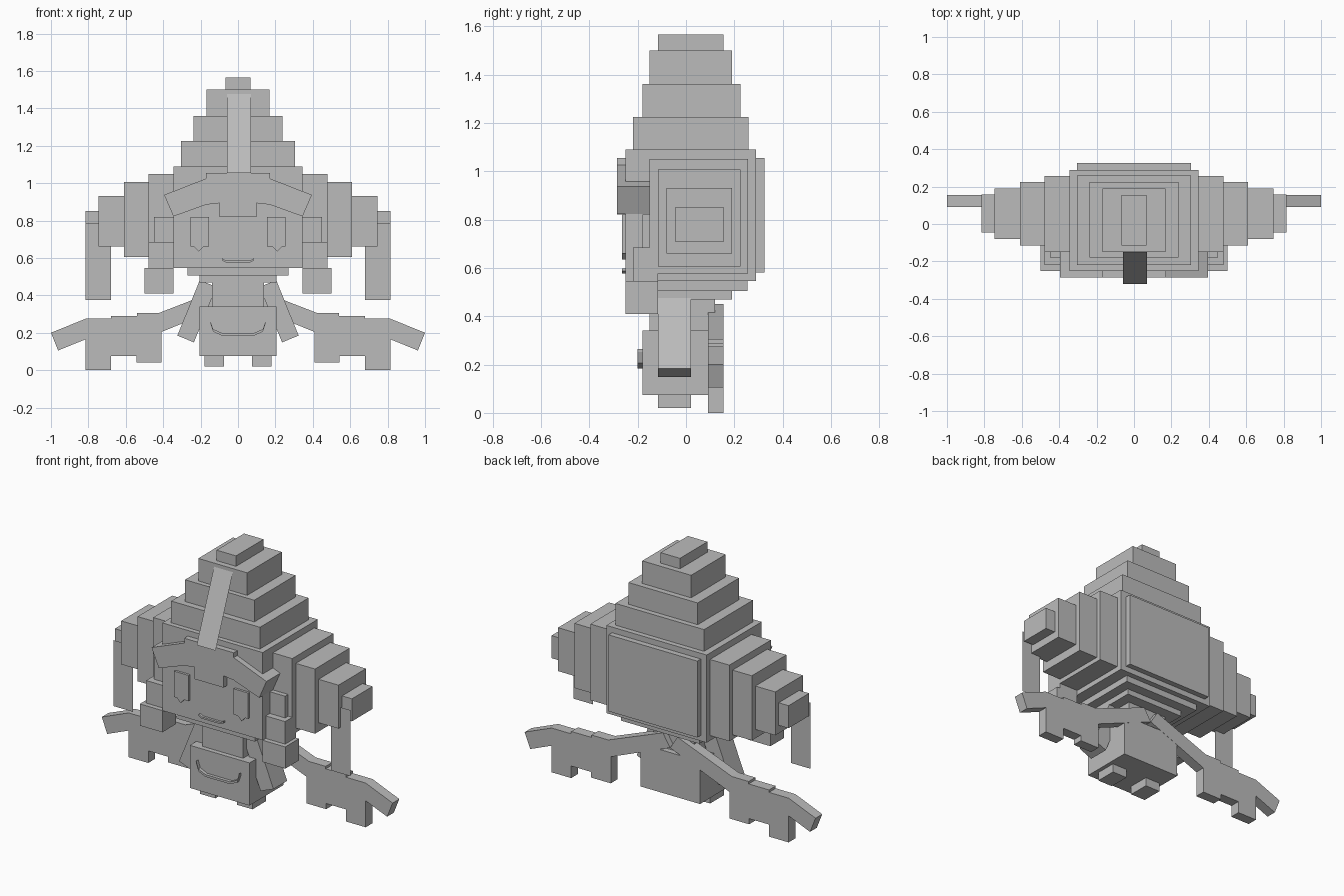
import bpy
import bmesh
import math
from mathutils import Matrix, Vector

cube = bpy.data.objects.get("Cube")
if cube:
    bpy.data.objects.remove(cube, do_unlink=True)

grey = bpy.data.materials.new("plain grey")
grey.use_nodes = True
grey.diffuse_color = (0.5, 0.5, 0.5, 1)
grey.node_tree.nodes["Principled BSDF"].inputs["Base Color"].default_value = (0.5, 0.5, 0.5, 1)


def finish(name, bm):
    bmesh.ops.recalc_face_normals(bm, faces=bm.faces)
    mesh = bpy.data.meshes.new(name)
    bm.to_mesh(mesh)
    bm.free()
    mesh.materials.append(grey)
    obj = bpy.data.objects.new(name, mesh)
    bpy.context.collection.objects.link(obj)
    return obj


def box(name, x, y, z, tilt=0):
    """Box from three ranges, optionally turned about y."""
    size = [b - a for a, b in (x, y, z)]
    centre = Vector([(a + b) / 2 for a, b in (x, y, z)])
    matrix = Matrix.Translation(centre) @ Matrix.Rotation(tilt, 4, 'Y') @ Matrix.Diagonal((*size, 1))
    bm = bmesh.new()
    bmesh.ops.create_cube(bm, size=1, matrix=matrix)
    return finish(name, bm)


def prism(name, outline, y):
    """Front outline in x and z, extruded along y."""
    bm = bmesh.new()
    face = bm.faces.new([bm.verts.new((px, y[0], pz)) for px, pz in outline])
    moved = bmesh.ops.extrude_face_region(bm, geom=[face])["geom"]
    verts = [v for v in moved if isinstance(v, bmesh.types.BMVert)]
    bmesh.ops.translate(bm, vec=(0, y[1] - y[0], 0), verts=verts)
    return finish(name, bm)


def sheet(name, corners):
    bm = bmesh.new()
    bm.faces.new([bm.verts.new(c) for c in corners])
    return finish(name, bm)


def mirrored(obj):
    obj.modifiers.new("Mirror", 'MIRROR')
    return obj


def symmetric(half):
    return half + [(-px, pz) for px, pz in reversed(half)]


def smile(name, path, thick, y):
    """Thin line on a front face."""
    half_line = path + [(px, pz - thick) for px, pz in reversed(path)]
    prism(name, half_line, y)


# Head and stepped crown: half width, y range, z range
for name, w, y, z in [
    ("head", 0.345, (-0.25, 0.29), (0.545, 1.09)),
    ("crown_lower", 0.305, (-0.22, 0.258), (1.09, 1.225)),
    ("crown_middle", 0.238, (-0.18, 0.225), (1.225, 1.36)),
    ("crown_upper", 0.168, (-0.15, 0.19), (1.36, 1.5)),
    ("crown_tip", 0.067, (-0.115, 0.155), (1.5, 1.565)),
    ("back_hair_panel", 0.305, (0.29, 0.325), (0.58, 1.055)),
    ("under_head_wide", 0.27, (-0.22, 0.255), (0.505, 0.545)),
    ("under_head_narrow", 0.207, (-0.15, 0.19), (0.47, 0.505)),
    ("neck", 0.14, (-0.15, 0.12), (0.34, 0.47)),
    ("body", 0.205, (-0.18, 0.155), (0.075, 0.34)),
]:
    box(name, (-w, w), y, z)

# Mirrored boxes: side hair steps, hair locks and feet
for name, x, y, z in [
    ("side_hair_inner", (0.345, 0.478), (-0.15, 0.257), (0.577, 1.05)),
    ("side_hair_middle", (0.478, 0.61), (-0.115, 0.225), (0.605, 1.007)),
    ("side_hair_outer", (0.61, 0.747), (-0.08, 0.19), (0.66, 0.93)),
    ("side_hair_end", (0.747, 0.815), (-0.045, 0.157), (0.71, 0.85)),
    ("lock_upper", (0.345, 0.45), (-0.18, -0.115), (0.685, 0.82)),
    ("lock_middle", (0.345, 0.478), (-0.22, -0.115), (0.545, 0.685)),
    ("lock_lower", (0.345, 0.5), (-0.25, -0.115), (0.41, 0.545)),
    ("foot", (0.075, 0.18), (-0.115, 0.02), (0.02, 0.075)),
]:
    mirrored(box(name, x, y, z))

# Arms
mirrored(box("arm", (0.172, 0.268), (-0.115, 0.02), (0.155, 0.475), math.radians(-22)))

# Hanging side ribbons and forehead ribbon
mirrored(sheet("side_ribbon", [(0.68, -0.06, 0.375), (0.815, -0.06, 0.375),
                               (0.815, -0.06, 0.785), (0.68, -0.06, 0.785)]))
sheet("front_ribbon", [(-0.06, -0.32, 1.055), (0.07, -0.32, 1.055),
                       (0.07, -0.147, 1.485), (-0.06, -0.147, 1.485)])

# Fringe
prism("fringe", symmetric([
    (0.1, 0.82), (0.1, 0.893), (0.17, 0.885), (0.345, 0.822), (0.395, 0.937),
    (0.17, 1.025), (0.17, 1.055)]), (-0.285, -0.15))

# Eyes
mirrored(prism("eye", [(0.155, 0.82), (0.155, 0.66), (0.185, 0.66), (0.21, 0.635),
                       (0.235, 0.66), (0.255, 0.66), (0.255, 0.82)], (-0.265, -0.25)))

# Mouth and the smile on the body
smile("mouth", symmetric([(0.085, 0.598), (0.065, 0.587)]), 0.011, (-0.265, -0.25))
smile("body_smile", symmetric([(0.148, 0.265), (0.133, 0.22), (0.085, 0.198)]), 0.014, (-0.2, -0.18))

# Wings
mirrored(prism("wing", [
    (0.0, 0.37), (0.05, 0.45), (0.425, 0.305), (0.54, 0.305), (0.54, 0.29),
    (0.68, 0.29), (0.68, 0.275), (0.815, 0.275), (1.0, 0.2), (0.962, 0.105),
    (0.815, 0.165), (0.815, 0.0), (0.68, 0.0), (0.68, 0.075), (0.543, 0.075),
    (0.543, 0.04), (0.408, 0.04), (0.408, 0.205)], (0.09, 0.156)))
